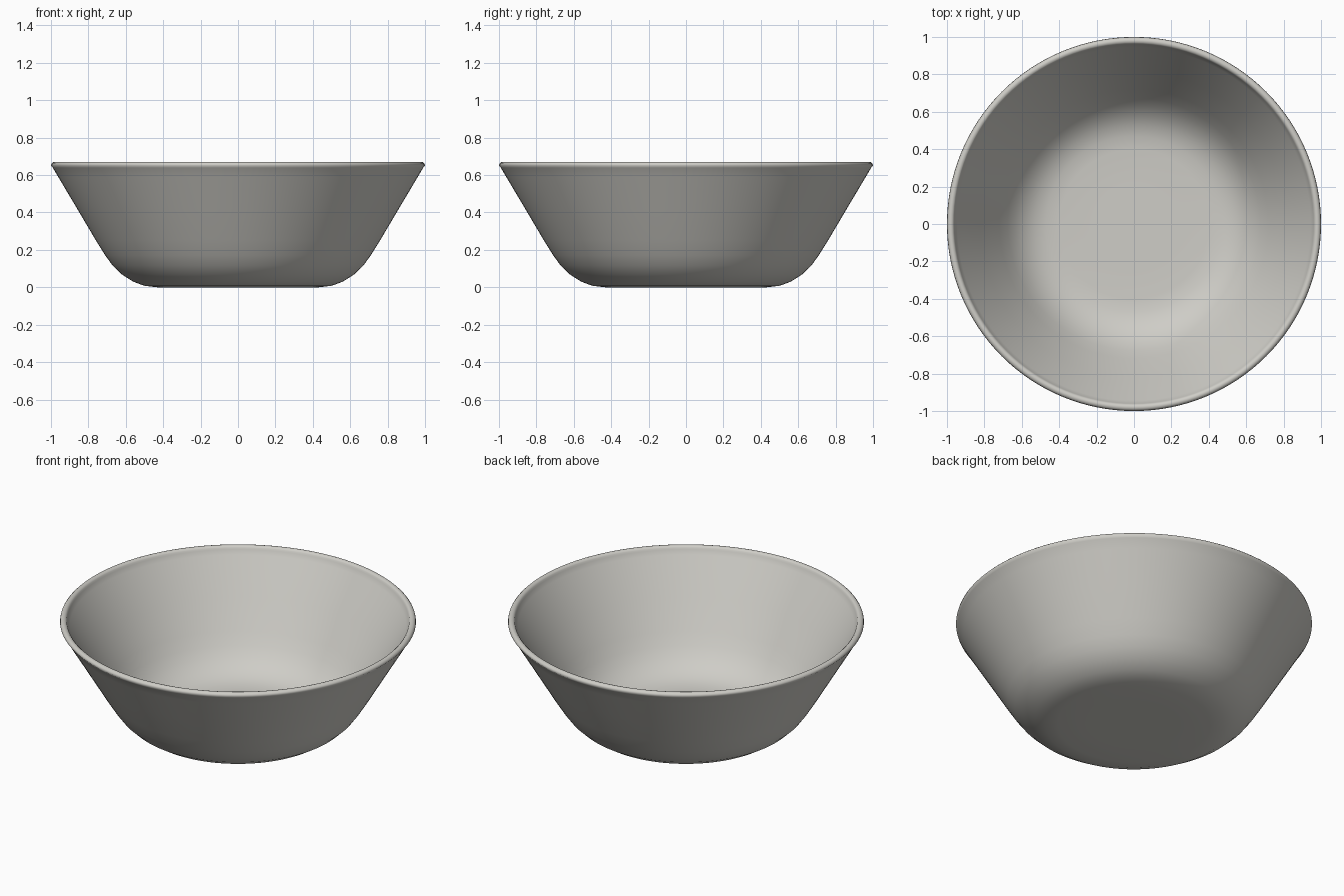
import bpy
import bmesh
import math
from mathutils import Vector

cube = bpy.data.objects.get("Cube")
if cube:
    bpy.data.objects.remove(cube, do_unlink=True)

# Glazed off-white ceramic
ceramic = bpy.data.materials.new("off_white_ceramic")
ceramic.use_nodes = True
colour = (0.62, 0.61, 0.57, 1)
ceramic.diffuse_color = colour
ceramic.node_tree.nodes["Principled BSDF"].inputs["Base Color"].default_value = colour

# Profile as (radius, height): underside, outer wall, rounded rim, inner wall, floor
outer = [(0, 0.005), (0.25, 0.004), (0.43, 0.004), (0.50, 0.012), (0.56, 0.034),
         (0.62, 0.072), (0.67, 0.12), (0.71, 0.175), (0.76, 0.255),
         (0.86, 0.424), (0.96, 0.592), (0.99, 0.643)]
rim = [(0.98 + 0.02 * math.cos(a), 0.655 + 0.02 * math.sin(a))
       for a in (math.radians(d) for d in range(0, 181, 30))]
inner = [(0.945, 0.63), (0.92, 0.59), (0.82, 0.424), (0.72, 0.259), (0.675, 0.19),
         (0.635, 0.14), (0.585, 0.095), (0.53, 0.064), (0.47, 0.046),
         (0.40, 0.04), (0.22, 0.04), (0, 0.04)]

# Bowl: the profile spun round the vertical axis
bm = bmesh.new()
verts = [bm.verts.new((r, 0, z)) for r, z in outer + rim + inner]
edges = [bm.edges.new(pair) for pair in zip(verts, verts[1:])]
bmesh.ops.spin(bm, geom=verts + edges, cent=Vector((0, 0, 0)), axis=Vector((0, 0, 1)),
               angle=math.tau, steps=128, use_merge=False)
bmesh.ops.remove_doubles(bm, verts=bm.verts, dist=0.0005)
bmesh.ops.recalc_face_normals(bm, faces=bm.faces)

# Rest the bowl on the ground
lowest = min(v.co.z for v in bm.verts)
bmesh.ops.translate(bm, verts=bm.verts, vec=(0, 0, -lowest))

mesh = bpy.data.meshes.new("bowl")
bm.to_mesh(mesh)
bm.free()
mesh.materials.append(ceramic)
bowl = bpy.data.objects.new("bowl", mesh)
bpy.context.collection.objects.link(bowl)
mesh.shade_smooth()
